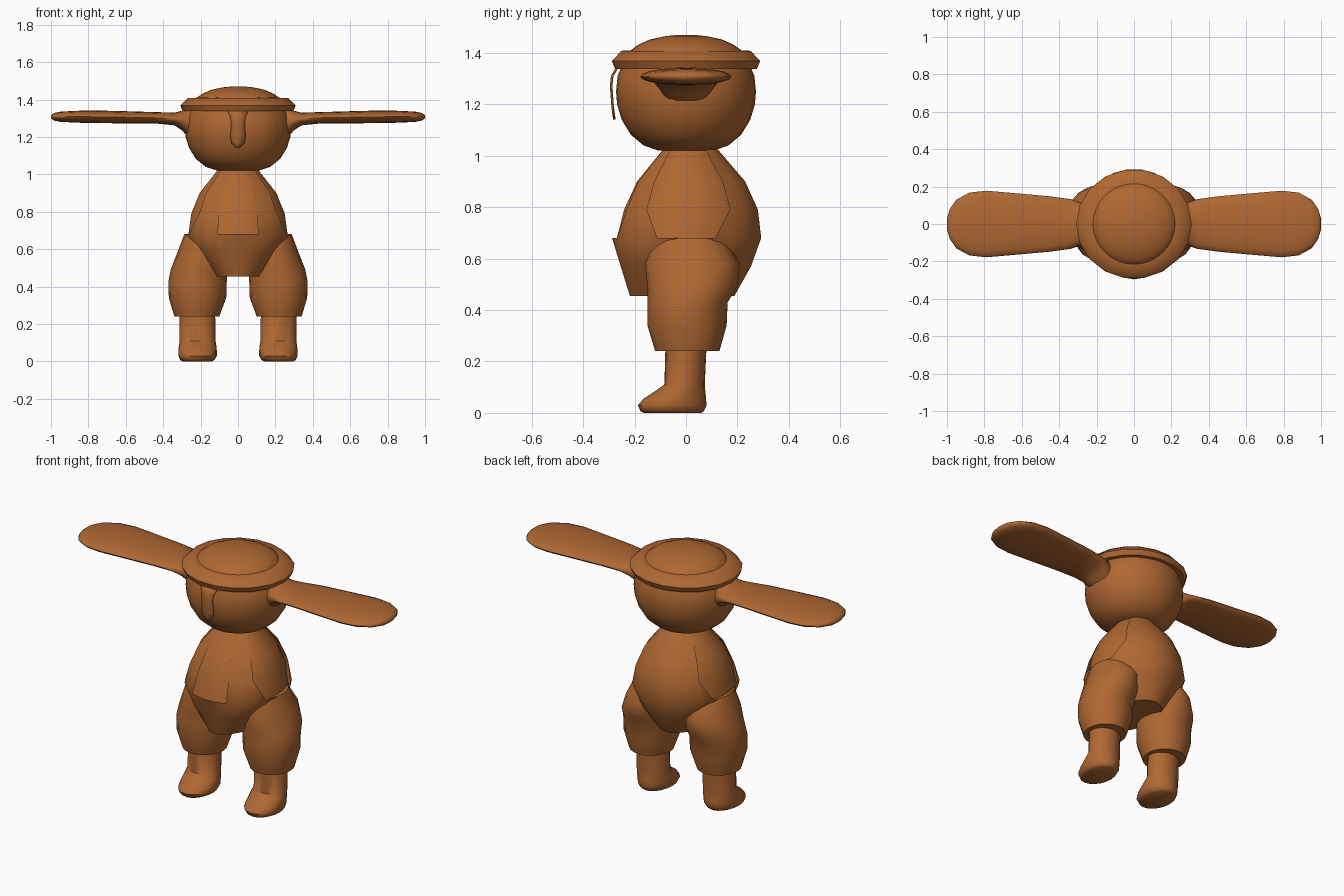
import bpy, bmesh, math

if "Cube" in bpy.data.objects:
    bpy.data.objects.remove(bpy.data.objects["Cube"])

fur = bpy.data.materials.new("warm_brown")
fur.diffuse_color = (0.43, 0.138, 0.032, 1)
fur.use_nodes = True
fur.node_tree.nodes["Principled BSDF"].inputs["Base Color"].default_value = fur.diffuse_color


def finish(name, bm, angle=40):
    bmesh.ops.recalc_face_normals(bm, faces=bm.faces)
    me = bpy.data.meshes.new(name)
    bm.to_mesh(me)
    bm.free()
    ob = bpy.data.objects.new(name, me)
    bpy.context.collection.objects.link(ob)
    me.materials.append(fur)
    bpy.ops.object.select_all(action='DESELECT')
    ob.select_set(True)
    bpy.context.view_layer.objects.active = ob
    bpy.ops.object.shade_smooth_by_angle(angle=math.radians(angle))
    return ob


def loft(name, rings, caps=(True, True), angle=40, rule=None):
    """Skin closed rings; rule(band, column) may return 'skip' or three corner numbers."""
    bm = bmesh.new()
    vs = [[bm.verts.new(p) for p in r] for r in rings]
    n = len(rings[0])
    for b in range(len(vs) - 1):
        for c in range(n):
            quad = [vs[b][c], vs[b][(c + 1) % n], vs[b + 1][(c + 1) % n], vs[b + 1][c]]
            r = rule(b, c) if rule else None
            if r == 'skip':
                continue
            bm.faces.new([quad[i] for i in r] if r else quad)
    if caps[0]:
        bm.faces.new(vs[0])
    if caps[1]:
        bm.faces.new(vs[-1])
    return finish(name, bm, angle)


def oval(z, x0, x1, y0, y1, n=20, mid=None, shift=0.0):
    """Horizontal ring; mid is the y where the front and back halves meet."""
    mid = (y0 + y1) / 2 if mid is None else mid
    pts = []
    for i in range(n):
        a = 2 * math.pi * (i + shift) / n
        s = math.sin(a)
        pts.append(((x0 + x1) / 2 + (x1 - x0) / 2 * math.cos(a),
                    mid + s * ((y1 - mid) if s > 0 else (mid - y0)), z))
    return pts


def lathe(name, profile, n, sx, caps, angle=40):
    return loft(name, [oval(z, -r * sx, r * sx, -r, r, n) for r, z in profile], caps, angle)


# Torso: outer coat with open panels at the chest and both sides
def coat_rule(b, c):
    if b < 2:
        return None
    for centre, half in ((0, 2), (12, 2), (18, 1)):
        d = (c - centre + 12) % 24 - 12          # column distance from the panel centre
        if -half <= d <= half:
            if half == 2 and b == 2 and abs(d) == 2:
                return (0, 1, 2) if d == 2 else (0, 1, 3)
            return 'skip'
    return None


coat = [(0.455, 0.13, -0.22, 0.19), (0.57, 0.23, -0.256, 0.255), (0.68, 0.285, -0.29, 0.295),
        (0.79, 0.262, -0.25, 0.282), (0.90, 0.215, -0.20, 0.232), (1.03, 0.11, -0.09, 0.12)]
loft("coat", [oval(z, -x, x, f, k, 24, 0, -0.5) for z, x, f, k in coat], rule=coat_rule)

# Inner torso seen through the panels
core = [(0.66, 0.27, -0.276, 0.27), (0.79, 0.252, -0.243, 0.262),
        (0.90, 0.207, -0.192, 0.215), (1.03, 0.104, -0.085, 0.11)]
loft("inner_torso", [oval(z, -x, x, f, k, 24, 0, -0.5) for z, x, f, k in core])

# Head and cap
lathe("head", [(0.04, 1.02), (0.11, 1.021), (0.165, 1.04), (0.215, 1.082), (0.25, 1.14),
               (0.268, 1.20), (0.272, 1.25), (0.266, 1.31), (0.245, 1.36)], 32, 1.045, (True, True))
lathe("cap_dome", [(0.23, 1.38), (0.215, 1.41), (0.185, 1.432), (0.14, 1.452),
                   (0.08, 1.465), (0.03, 1.47)], 32, 1.02, (True, True))
lathe("cap_brim", [(0.22, 1.34), (0.28, 1.338), (0.293, 1.368), (0.255, 1.408),
                   (0.20, 1.41)], 18, 1.055, (True, True), 50)

# Thin strip hanging over the face
bm = bmesh.new()
strip = [(1.345, 0.058, -0.272), (1.31, 0.042, -0.292), (1.27, 0.036, -0.296),
         (1.20, 0.041, -0.291), (1.165, 0.034, -0.287), (1.14, 0.006, -0.283)]
rows = [[bm.verts.new((s * w, y + 0.006 * abs(s), z)) for s in (-1, 0, 1)] for z, w, y in strip]
for p, q in zip(rows, rows[1:]):
    for i in range(2):
        bm.faces.new((p[i], p[i + 1], q[i + 1], q[i]))
ob = finish("face_strip", bm)
ob.modifiers.new("thickness", 'SOLIDIFY').thickness = 0.004

# Ears, trouser legs and feet, one per side
ear = [(0.22, 0.09, 1.275, 0.09), (0.27, 0.105, 1.28, 0.078), (0.30, 0.12, 1.288, 0.052),
       (0.34, 0.133, 1.296, 0.034), (0.45, 0.148, 1.303, 0.030), (0.65, 0.166, 1.306, 0.033),
       (0.79, 0.178, 1.308, 0.034), (0.88, 0.168, 1.308, 0.031), (0.95, 0.13, 1.308, 0.027),
       (0.985, 0.08, 1.308, 0.020), (1.0, 0.03, 1.308, 0.008)]
trousers = [(0.24, 0.10, 0.34, -0.12, 0.13), (0.34, 0.063, 0.37, -0.15, 0.158),
            (0.43, 0.06, 0.372, -0.15, 0.162), (0.49, 0.055, 0.36, -0.15, 0.20),
            (0.58, 0.05, 0.325, -0.16, 0.21), (0.68, 0.06, 0.287, -0.13, 0.15)]
foot = [(0.0, 0.14, 0.295, -0.165, 0.06), (0.008, 0.125, 0.31, -0.178, 0.07),
        (0.03, 0.113, 0.318, -0.187, 0.08), (0.055, 0.113, 0.318, -0.165, 0.078),
        (0.085, 0.116, 0.316, -0.12, 0.075), (0.11, 0.12, 0.312, -0.084, 0.073),
        (0.26, 0.122, 0.312, -0.08, 0.08)]
for side, s in (("right", 1), ("left", -1)):
    rings = []
    for x, ry, zc, rz in ear:
        rings.append([(s * x, ry * math.cos(a), zc + rz * math.sin(a))
                      for a in (2 * math.pi * i / 20 for i in range(20))])
    loft(side + "_ear", rings, angle=60)
    for name, rows in (("trouser_leg", trousers), ("foot", foot)):
        loft(side + "_" + name, [[(s * x, y, z) for x, y, z in oval(*r)] for r in rows], angle=50)
